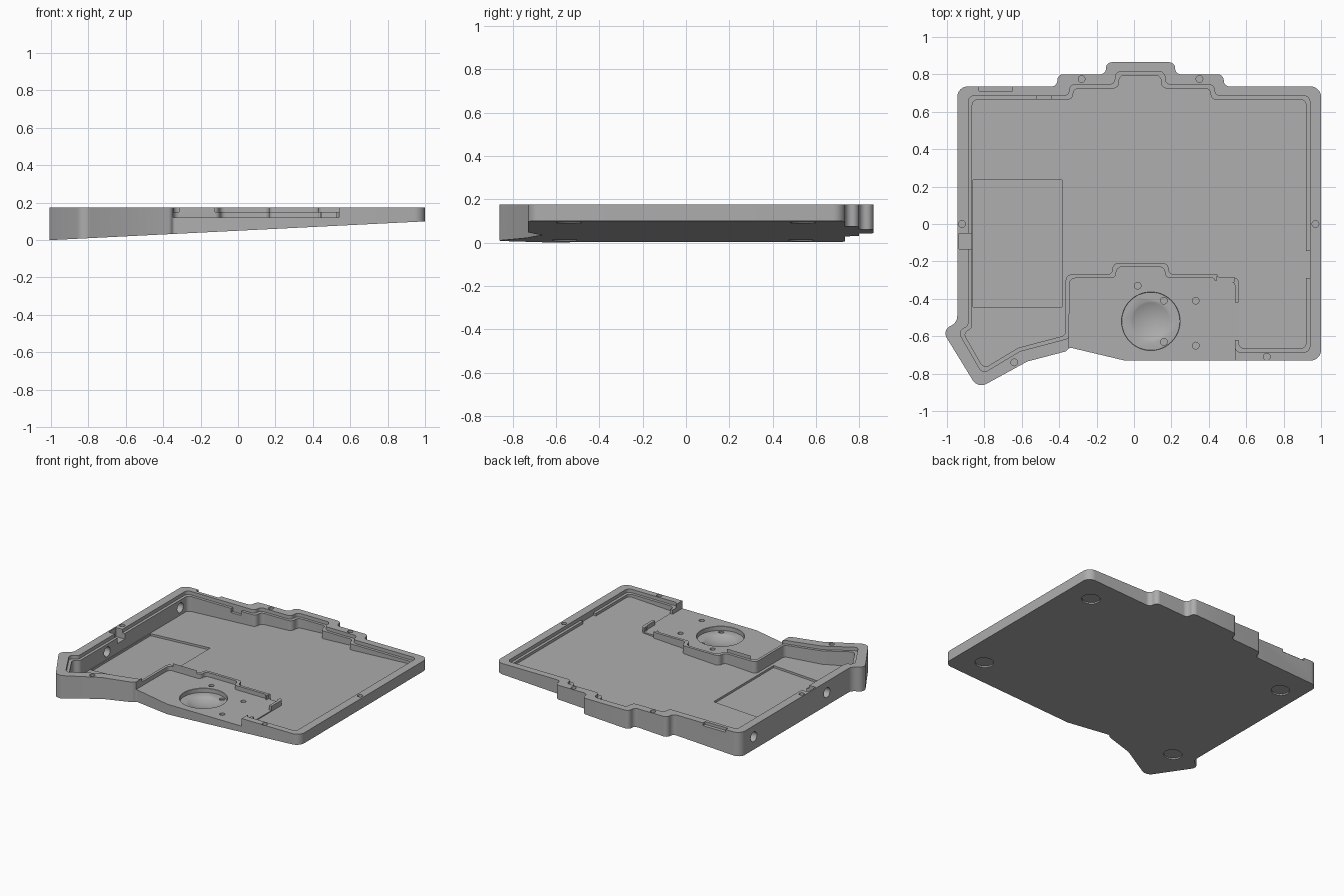
import bpy, bmesh, math
from mathutils import Vector, Matrix

old = bpy.data.objects.get("Cube")
if old:
    bpy.data.objects.remove(old)

TOP, LEDGE, PLATEAU, FLOOR = 0.175, 0.15, 0.12, 0.035

grey = bpy.data.materials.new("mid grey")
grey.use_nodes = True
colour = (0.42, 0.42, 0.42, 1)
grey.diffuse_color = colour
grey.node_tree.nodes["Principled BSDF"].inputs["Base Color"].default_value = colour


def slope(lift):
    """Height of a plane parallel to the tilted underside."""
    return lambda x: 0.05 * (x + 1) + lift


def rounded(points, radius, steps=6):
    """Fillet every corner of a closed polygon."""
    result, count = [], len(points)
    for i in range(count):
        p = Vector(points[i])
        a, b = Vector(points[i - 1]) - p, Vector(points[(i + 1) % count]) - p
        half = a.angle(b) / 2
        reach = min(radius / math.tan(half), 0.48 * a.length, 0.48 * b.length)
        start, end = p + a.normalized() * reach, p + b.normalized() * reach
        r = reach * math.tan(half)
        if math.pi - 2 * half < 0.3:
            result.append(p)
            continue
        centre = p + (a.normalized() + b.normalized()).normalized() * (r / math.sin(half))
        for k in range(steps + 1):
            way = (start - centre).lerp(end - centre, k / steps)
            result.append(centre + way.normalized() * r)
    return result


def inset(points, gap):
    """Move each side of a counter-clockwise polygon inwards."""
    result, count = [], len(points)
    for i in range(count):
        p = Vector(points[i])
        d1 = (p - Vector(points[i - 1])).normalized()
        d2 = (Vector(points[(i + 1) % count]) - p).normalized()
        n1, n2 = Vector((-d1.y, d1.x)), Vector((-d2.y, d2.x))
        result.append(p + (n1 + n2) * gap / (1 + n1.dot(n2)))
    return result


def finish(name, bm):
    bmesh.ops.recalc_face_normals(bm, faces=bm.faces)
    mesh = bpy.data.meshes.new(name)
    bm.to_mesh(mesh)
    bm.free()
    mesh.materials.append(grey)
    obj = bpy.data.objects.new(name, mesh)
    bpy.context.collection.objects.link(obj)
    return obj


def prism(name, points, low, high):
    """Upright prism whose ends are a height or a height rule."""
    bm = bmesh.new()
    ends = []
    for z in (low, high):
        ends.append([bm.verts.new((x, y, z(x) if callable(z) else z)) for x, y in points])
    bottom, top = ends
    bm.faces.new(bottom)
    bm.faces.new(top)
    for i in range(len(points)):
        bm.faces.new((bottom[i - 1], bottom[i], top[i], top[i - 1]))
    return finish(name, bm)


def box(x1, x2, y1, y2):
    return [(x1, y1), (x2, y1), (x2, y2), (x1, y2)]


def circle(x, y, r, sides=24):
    turns = [2 * math.pi * i / sides for i in range(sides)]
    return [(x + r * math.cos(t), y + r * math.sin(t)) for t in turns]


def carve(cutter):
    """Subtract a cutter from the case and discard it."""
    mod = case.modifiers.new("cut", "BOOLEAN")
    mod.operation, mod.solver, mod.object = "DIFFERENCE", "EXACT", cutter
    bpy.context.view_layer.objects.active = case
    bpy.ops.object.modifier_apply(modifier=mod.name)
    bpy.data.objects.remove(cutter)


def cut(points, low, high=0.3):
    carve(prism("cutter", points, low, high))


# Outer shell with tilted underside
outline = [(1, -0.73), (1, 0.735), (0.48, 0.735), (0.48, 0.8), (0.22, 0.8), (0.22, 0.865),
           (-0.15, 0.865), (-0.15, 0.8), (-0.41, 0.8), (-0.41, 0.735), (-0.945, 0.735),
           (-0.945, -0.525), (-1.025, -0.57), (-0.835, -0.88), (-0.57, -0.735),
           (-0.36, -0.68), (-0.345, -0.66), (-0.05, -0.73)]
case = prism("keyboard_case", rounded(outline, 0.055), slope(0), TOP)

# Board pocket: a shallow ledge, then the deep tilted floor
plateau_edge = [(-0.345, -0.61), (-0.345, -0.29), (-0.095, -0.29), (-0.095, -0.23),
                (0.165, -0.23), (0.165, -0.29), (0.43, -0.29), (0.43, -0.305),
                (0.54, -0.305), (0.54, -0.685)]
pocket = [(0.94, -0.685), (0.94, 0.685), (0.43, 0.685), (0.43, 0.745), (0.165, 0.745),
          (0.165, 0.815), (-0.1, 0.815), (-0.1, 0.745), (-0.345, 0.745), (-0.345, 0.685),
          (-0.885, 0.685), (-0.885, -0.545), (-0.94, -0.575), (-0.81, -0.8),
          (-0.61, -0.68)] + plateau_edge
cut(rounded(pocket, 0.03), LEDGE)
cut(rounded(inset(pocket, 0.02), 0.03), slope(FLOOR))

# Lowered front plateau behind the thin lip
plateau = [(-0.347, -0.95)] + [(-0.347, -0.61)] + plateau_edge[1:-1] + [(0.54, -0.95)]
cut(rounded(plateau, 0.03), PLATEAU)

# Gaps in the lip, ledge and walls
cut(box(0.53, 0.565, -0.62, -0.42), PLATEAU)
cut(box(0.44, 0.535, -0.31, -0.28), PLATEAU)
cut(box(0.9, 0.94, -0.29, -0.145), slope(FLOOR))
cut(box(-0.52, -0.44, 0.66, 0.685), 0.12)
cut(box(-0.935, -0.85, -0.135, -0.05), 0.11)
cut(box(-0.83, -0.65, 0.71, 0.75), 0.155)

# Battery recess in the floor
cut(box(-0.86, -0.385, -0.445, 0.235), slope(FLOOR - 0.015))

# Round socket with a dished bottom
BALL_X, BALL_Y = 0.09, -0.52
cut(circle(BALL_X, BALL_Y, 0.155, 48), 0.09)
bm = bmesh.new()
bmesh.ops.create_uvsphere(bm, u_segments=64, v_segments=64, radius=0.255,
                          matrix=Matrix.Translation((BALL_X, BALL_Y, 0.321)))
carve(finish("cutter", bm))

# Screw holes in the rim and plateau
for x, y in [(-0.92, 0), (0.97, 0), (-0.28, 0.775), (0.35, 0.775), (0.71, -0.71), (-0.64, -0.74)]:
    cut(circle(x, y, 0.018), 0.135)
for x, y in [(0.02, -0.33), (0.16, -0.41), (0.16, -0.63), (0.33, -0.41), (0.33, -0.65)]:
    cut(circle(x, y, 0.018), 0.08)

# Round openings through the side wall
for y in (0.58, -0.25):
    bm = bmesh.new()
    bmesh.ops.create_cone(bm, cap_ends=True, segments=24, radius1=0.035, radius2=0.035, depth=0.14,
                          matrix=Matrix.Translation((-0.92, y, 0.095)) @ Matrix.Rotation(math.pi / 2, 4, "Y"))
    carve(finish("cutter", bm))

# Shallow foot recesses underneath
for x, y in [(0.82, 0.54), (0.82, -0.54), (-0.8, 0.53), (-0.8, -0.56)]:
    cut(circle(x, y, 0.06, 32), -0.1, slope(0.01))

bpy.ops.object.select_all(action="DESELECT")
case.select_set(True)
bpy.context.view_layer.objects.active = case
bpy.ops.object.shade_smooth_by_angle(angle=math.radians(30))
